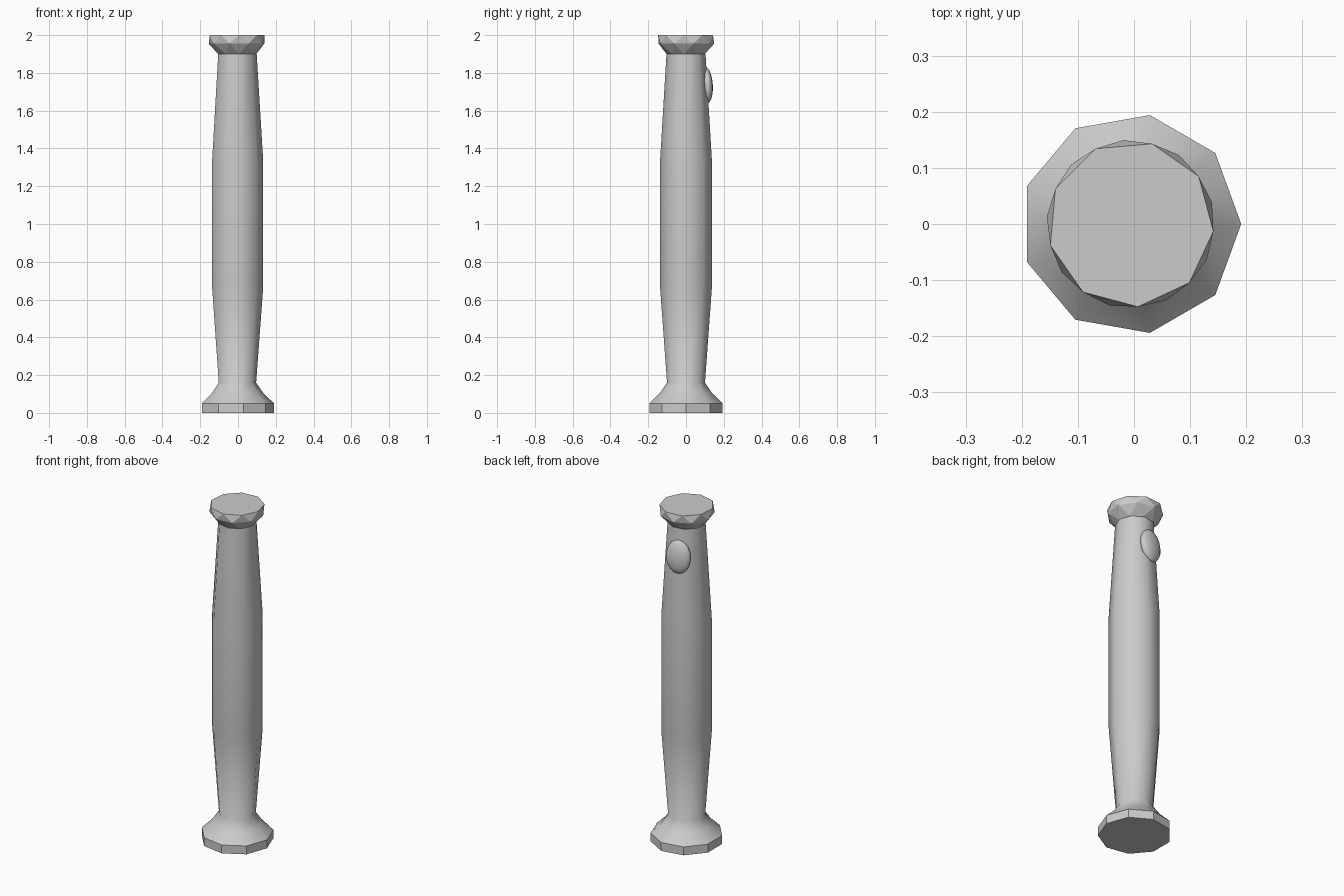
import bpy, bmesh
from math import cos, sin, radians
from mathutils import Matrix, Vector

if "Cube" in bpy.data.objects:
    bpy.data.objects.remove(bpy.data.objects["Cube"])

SIDES = 9
CX = -0.006  # nonagon centre, so the bounds are centred on x = 0


def stack(name, rings, smooth=False, facets=False):
    """Loft nine-sided rings given as (radius, z, start angle)."""
    bm = bmesh.new()
    loops = []
    for r, z, start in rings:
        angs = [radians(start + 360 / SIDES * i) for i in range(SIDES)]
        loops.append([bm.verts.new((CX + r * cos(a), r * sin(a), z)) for a in angs])
    for k, (lo, hi) in enumerate(zip(loops, loops[1:])):
        ahead = rings[k + 1][2] > rings[k][2]
        for i in range(SIDES):
            j = (i + 1) % SIDES
            if not facets:
                bm.faces.new((lo[i], lo[j], hi[j], hi[i]))
            elif ahead:
                bm.faces.new((lo[i], lo[j], hi[i]))
                bm.faces.new((lo[j], hi[j], hi[i]))
            else:
                bm.faces.new((lo[i], hi[j], hi[i]))
                bm.faces.new((lo[i], lo[j], hi[j]))
    for f in bm.faces:
        f.smooth = smooth
    bm.faces.new(loops[0][::-1])
    bm.faces.new(loops[-1])
    bmesh.ops.recalc_face_normals(bm, faces=bm.faces)
    return finish(name, bm)


def finish(name, bm):
    mesh = bpy.data.meshes.new(name)
    bm.to_mesh(mesh)
    bm.free()
    ob = bpy.data.objects.new(name, mesh)
    bpy.context.collection.objects.link(ob)
    return ob


# Flat-sided foot
stack("foot_plinth", [(0.197, 0, 0), (0.197, 0.05, 0)])

# Smooth handle: flare, swelling grip, narrow neck
profile = [(0.197, 0.05), (0.14, 0.105), (0.102, 0.16), (0.139, 0.66),
           (0.139, 1.34), (0.105, 1.9)]
stack("handle", [(r, z, 0) for r, z in profile], smooth=True)

# Faceted cap: twisted rings joined by triangles
stack("faceted_cap", [(0.103, 1.9, -5), (0.15, 1.955, 15), (0.148, 2.0, -5)],
      facets=True)

# Oval button on the back face centred at 100 degrees
bm = bmesh.new()
bmesh.ops.create_uvsphere(bm, u_segments=16, v_segments=10, radius=1)
for f in bm.faces:
    f.smooth = True
ang = radians(100)
button = finish("oval_button", bm)
button.matrix_world = (
    Matrix.Translation(Vector((CX + 0.108 * cos(ang), 0.108 * sin(ang), 1.735)))
    @ Matrix.Rotation(ang, 4, 'Z')
    @ Matrix.Rotation(radians(-3.5), 4, 'Y')
    @ Matrix.Diagonal((0.034, 0.073, 0.097, 1)))
